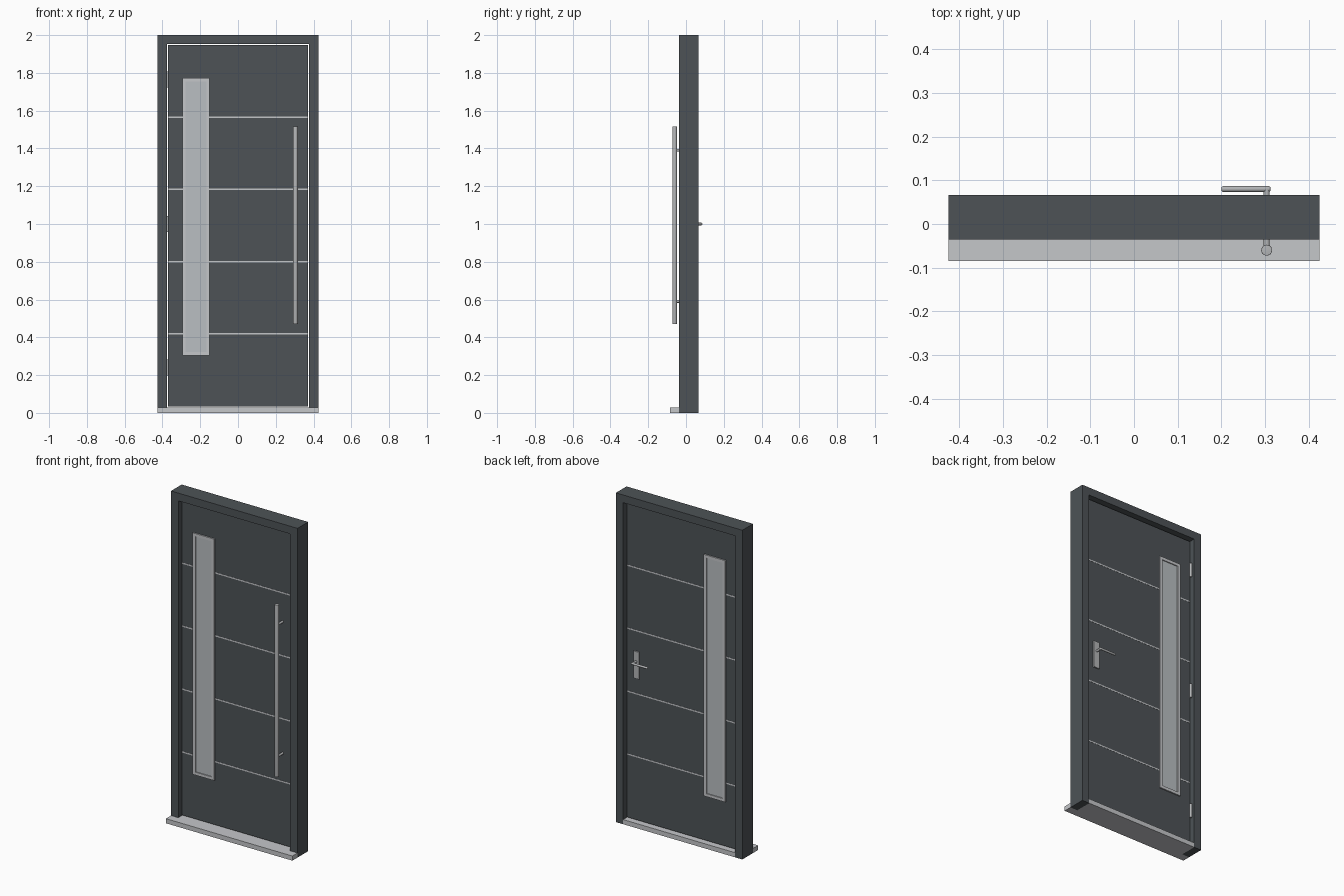
import bpy, bmesh, math
from mathutils import Matrix

if "Cube" in bpy.data.objects:
    bpy.data.objects.remove(bpy.data.objects["Cube"])


def material(name, rgb):
    m = bpy.data.materials.new(name)
    m.diffuse_color = (*rgb, 1)
    m.use_nodes = True
    m.node_tree.nodes["Principled BSDF"].inputs["Base Color"].default_value = m.diffuse_color
    return m


ANTHRACITE = material("anthracite", (0.075, 0.086, 0.094))
SILVER = material("silver", (0.56, 0.57, 0.59))
STEEL = material("brushed steel", (0.45, 0.46, 0.47))
GLASS = material("frosted glass", (0.49, 0.52, 0.54))


def finish(name, bm, mat):
    bmesh.ops.recalc_face_normals(bm, faces=bm.faces)
    me = bpy.data.meshes.new(name)
    bm.to_mesh(me)
    bm.free()
    me.materials.append(mat)
    ob = bpy.data.objects.new(name, me)
    bpy.context.collection.objects.link(ob)
    return ob


def add_box(bm, x, y, z):
    """Box from (min, max) ranges."""
    c = [(a + b) / 2 for a, b in (x, y, z)]
    s = [b - a for a, b in (x, y, z)]
    bmesh.ops.create_cube(bm, size=1, matrix=Matrix.Translation(c) @ Matrix.Diagonal((*s, 1)))


def boxes(name, mat, *ranges):
    bm = bmesh.new()
    for r in ranges:
        add_box(bm, *r)
    return finish(name, bm, mat)


def rod(name, mat, centre, radius, length, axis, bevel=0.0, sides=24):
    bm = bmesh.new()
    bmesh.ops.create_cone(bm, cap_ends=True, segments=sides, radius1=radius,
                          radius2=radius, depth=length)
    if bevel:
        rim = [e for e in bm.edges if abs(e.verts[0].co.z - e.verts[1].co.z) < 1e-6]
        bmesh.ops.bevel(bm, geom=rim, offset=bevel, segments=4, profile=0.5, affect='EDGES')
    rot = {'X': Matrix.Rotation(math.pi / 2, 4, 'Y'),
           'Y': Matrix.Rotation(math.pi / 2, 4, 'X'), 'Z': Matrix()}[axis]
    bmesh.ops.transform(bm, matrix=Matrix.Translation(centre) @ rot, verts=bm.verts)
    ob = finish(name, bm, mat)
    bpy.ops.object.select_all(action='DESELECT')
    ob.select_set(True)
    bpy.context.view_layer.objects.active = ob
    bpy.ops.object.shade_smooth_by_angle(angle=math.radians(40))
    return ob


# main dimensions
W, JAMB = 0.425, 0.376        # outer and inner half width of the frame
FY = (-0.036, 0.066)          # frame depth
LW, LY = 0.371, (-0.006, 0.037)   # leaf half width and depth
LZ = (0.034, 1.947)

# door frame: two jambs and a head
boxes("door_frame", ANTHRACITE,
      ((-W, -JAMB), FY, (0, 2)), ((JAMB, W), FY, (0, 2)),
      ((-JAMB, JAMB), FY, (1.953, 2)))

# threshold between the jambs with a projecting nose
boxes("threshold", SILVER, ((-JAMB, JAMB), (-0.036, 0.066), (0, 0.028)))
boxes("sill_nose", SILVER, ((-W, W), (-0.085, -0.036), (0, 0.028)))

# door leaf
boxes("door_leaf", ANTHRACITE, ((-LW, LW), LY, LZ))

# inlay strips on both faces, broken by the window
GX, GZ = (-0.295, -0.150), (0.305, 1.772)
for i, z in enumerate((0.418, 0.800, 1.183, 1.565)):
    parts = []
    for y in ((LY[0] - 0.001, LY[0] + 0.002), (LY[1] - 0.002, LY[1] + 0.001)):
        for x in ((-LW, GX[0]), (GX[1], LW)):
            parts.append((x, y, (z - 0.004, z + 0.004)))
    boxes(f"inlay_strip_{i + 1}", SILVER, *parts)

# tall window: pane through the leaf and a trim on each face
T = 0.018
boxes("window_pane", GLASS,
      ((GX[0] + T, GX[1] - T), (LY[0] - 0.002, LY[1] + 0.002), (GZ[0] + T, GZ[1] - T)))
for side, y in (("front", (LY[0] - 0.008, LY[0])), ("back", (LY[1], LY[1] + 0.008))):
    boxes(f"window_trim_{side}", SILVER,
          ((GX[0], GX[0] + T), y, GZ), ((GX[1] - T, GX[1]), y, GZ),
          ((GX[0] + T, GX[1] - T), y, (GZ[0], GZ[0] + T)),
          ((GX[0] + T, GX[1] - T), y, (GZ[1] - T, GZ[1])))

# long pull bar with two standoffs
HX = 0.304
rod("pull_bar", STEEL, (HX, -0.060, 0.993), 0.0125, 1.045, 'Z', 0.001)
for name, z in (("lower", 0.59), ("upper", 1.39)):
    rod(f"pull_standoff_{name}", STEEL, (HX, -0.032, z), 0.007, 0.054, 'Y')

# inside lever handle
boxes("lever_plate", STEEL, ((0.285, 0.323), (LY[1], LY[1] + 0.008), (0.895, 1.06)))
rod("lever_neck", STEEL, (HX, 0.060, 1.0), 0.007, 0.042, 'Y')
rod("lever_grip", STEEL, (0.2565, 0.080, 1.0), 0.0067, 0.113, 'X', 0.005)

# hinges in the gap on the window side
for i, z in enumerate((0.24, 1.0, 1.765)):
    rod(f"hinge_{i + 1}", STEEL, (-0.3735, 0.040, z), 0.008, 0.085, 'Z', sides=16)
